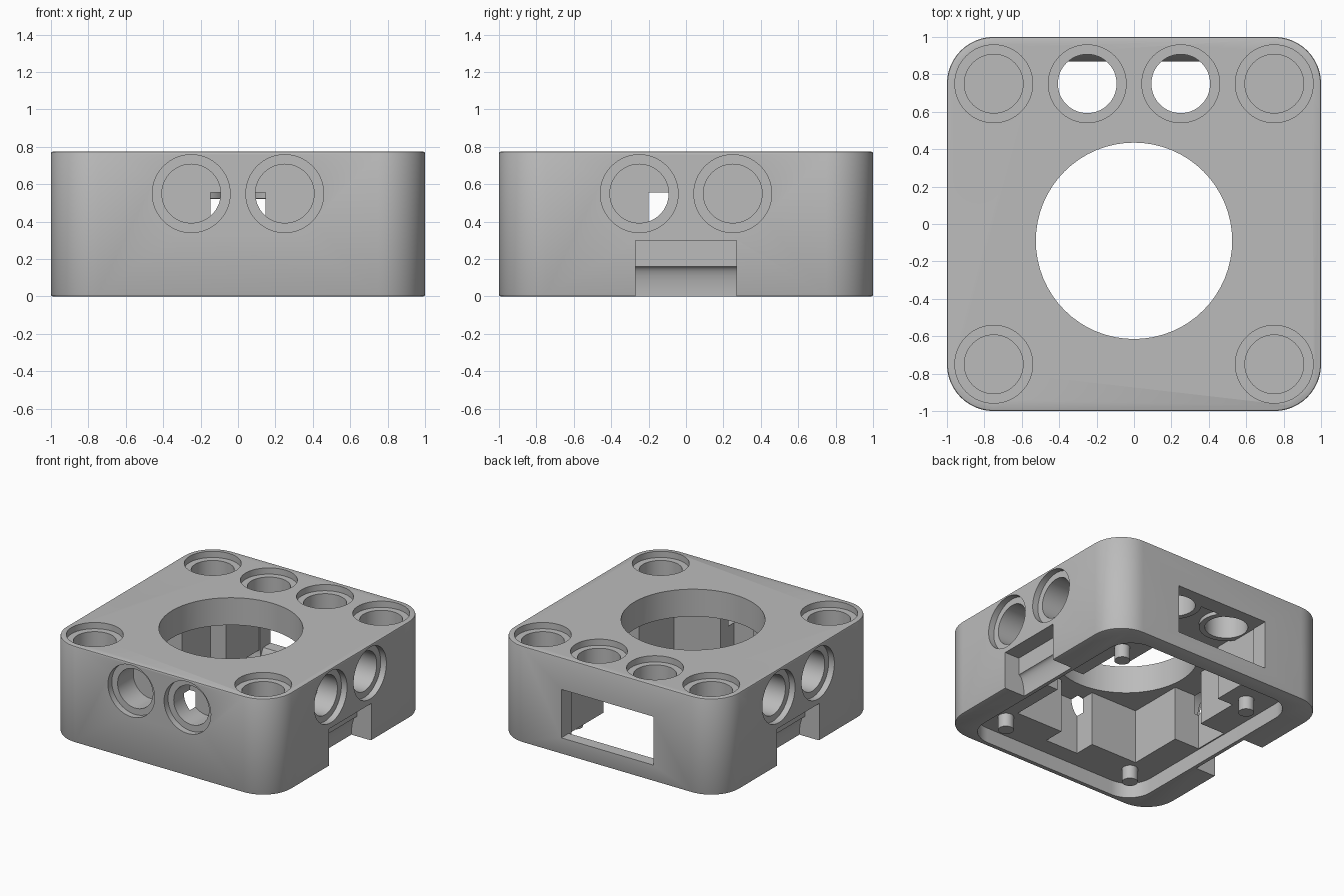
import bpy, bmesh, math
from mathutils import Vector, Matrix

if "Cube" in bpy.data.objects:
    bpy.data.objects.remove(bpy.data.objects["Cube"], do_unlink=True)

gray = bpy.data.materials.new("plain gray")
gray.use_nodes = True
gray.diffuse_color = (0.5, 0.5, 0.5, 1)
gray.node_tree.nodes["Principled BSDF"].inputs["Base Color"].default_value = (0.5, 0.5, 0.5, 1)


def make(name, bm):
    bmesh.ops.recalc_face_normals(bm, faces=bm.faces)
    mesh = bpy.data.meshes.new(name)
    bm.to_mesh(mesh)
    bm.free()
    mesh.materials.append(gray)
    obj = bpy.data.objects.new(name, mesh)
    bpy.context.collection.objects.link(obj)
    return obj


def prism(name, ring, offset, bevel=0):
    """Extrude a closed ring of 3D points along an offset."""
    bm = bmesh.new()
    base = bm.faces.new([bm.verts.new(p) for p in ring])
    top = bmesh.ops.extrude_face_region(bm, geom=[base])["geom"]
    moved = [v for v in top if isinstance(v, bmesh.types.BMVert)]
    bmesh.ops.translate(bm, verts=moved, vec=offset)
    if bevel:
        rims = [e for e in bm.edges if abs(e.verts[0].co.z - e.verts[1].co.z) < 1e-5]
        bmesh.ops.bevel(bm, geom=rims, offset=bevel, segments=2, profile=0.5, affect='EDGES')
    return make(name, bm)


def box(name, x0, x1, y0, y1, z0, z1):
    ring = [(x0, y0, z0), (x1, y0, z0), (x1, y1, z0), (x0, y1, z0)]
    return prism(name, ring, (0, 0, z1 - z0))


def rounded(x0, x1, y0, y1, r, z, n=12):
    corners = [(x1 - r, y1 - r), (x0 + r, y1 - r), (x0 + r, y0 + r), (x1 - r, y0 + r)]
    return [(cx + r * math.cos(a), cy + r * math.sin(a), z)
            for i, (cx, cy) in enumerate(corners)
            for a in [(i + k / n) * math.pi / 2 for k in range(n + 1)]]


def rod(name, start, end, r):
    a, b = Vector(start), Vector(end)
    turn = (b - a).to_track_quat('Z', 'Y').to_matrix().to_4x4()
    bm = bmesh.new()
    bmesh.ops.create_cone(bm, cap_ends=True, segments=64, radius1=r, radius2=r,
                          depth=(b - a).length, matrix=Matrix.Translation((a + b) / 2) @ turn)
    return make(name, bm)


def combine(tool, operation='DIFFERENCE'):
    mod = housing.modifiers.new("shape", 'BOOLEAN')
    mod.object, mod.operation, mod.solver = tool, operation, 'EXACT'
    bpy.context.view_layer.objects.active = housing
    bpy.ops.object.modifier_apply(modifier=mod.name)
    bpy.data.objects.remove(tool, do_unlink=True)


def socket(x, y, z, inward, depth=0.25):
    """Round hole with a shallow wider counterbore."""
    p, d = Vector((x, y, z)), Vector(inward)
    combine(rod("bore", p - d * 0.1, p + d * depth, 0.157))
    combine(rod("counterbore", p - d * 0.1, p + d * 0.05, 0.208))


HEIGHT, CEILING = 0.775, 0.555

# Outer shell
housing = prism("housing", rounded(-1, 1, -1, 1, 0.25, 0), (0, 0, HEIGHT), bevel=0.01)

# Bottom cover recess and inner cavity with its side arms
combine(prism("recess", rounded(-0.79, 0.79, -0.96, 0.87, 0.2, -0.1), (0, 0, 0.22)))
combine(box("main_cavity", -0.56, 0.56, -0.65, 0.45, 0.05, CEILING))
combine(box("back_cavity", -0.42, 0.42, 0.4, 0.868, 0.06, CEILING))
combine(box("front_cavity", -0.146, 0.146, -0.82, -0.6, 0.07, CEILING))
combine(box("side_cavity", -0.78, 0.78, -0.2, 0.09, 0.08, CEILING))

# Back window with a sloped inner sill
combine(box("window", -0.41, 0.41, 0.8, 1.1, 0.13, 0.52))
combine(prism("sill", [(-0.41, 0.86, 0.04), (-0.41, 0.91, 0.14), (-0.41, 0.86, 0.14)],
              (0.82, 0, 0)))

# Rings below the back holes
for x in (-0.25, 0.25):
    combine(rod("ring", (x, 0.75, 0.525), (x, 0.75, 0.6), 0.2), 'UNION')

# Large opening in the top
combine(rod("opening", (0, -0.09, 0.5), (0, -0.09, 0.9), 0.525))

# Sockets in the top, front and sides
for x in (-0.75, 0.75):
    for y in (-0.75, 0.75):
        socket(x, y, HEIGHT, (0, 0, -1))
for s in (-1, 1):
    socket(s * 0.25, 0.75, HEIGHT, (0, 0, -1), 0.3)
    socket(s * 0.25, -1, 0.55, (0, 1, 0))
    for y in (-0.25, 0.25):
        socket(s, y, 0.55, (-s, 0, 0))

# Side notches with a curved grip
for s in (-1, 1):
    curve = [(0.82 + 0.05 * (1 - math.cos(t)), 0.16 * math.sin(t))
             for t in [k * math.pi / 16 for k in range(9)]]
    outline = [(1.1, -0.1), (0.82, -0.1)] + curve + [(0.87, 0.3), (1.1, 0.3)]
    combine(prism("notch", [(s * x, -0.27, z) for x, z in outline], (0, 0.54, 0)))

# Locating pegs
for x in (-0.59, 0.59):
    for y in (-0.75, 0.57):
        combine(rod("peg", (x, y, 0.012), (x, y, 0.2), 0.058), 'UNION')

bpy.ops.object.select_all(action='DESELECT')
housing.select_set(True)
bpy.context.view_layer.objects.active = housing
bpy.ops.object.shade_smooth_by_angle(angle=math.radians(30))
